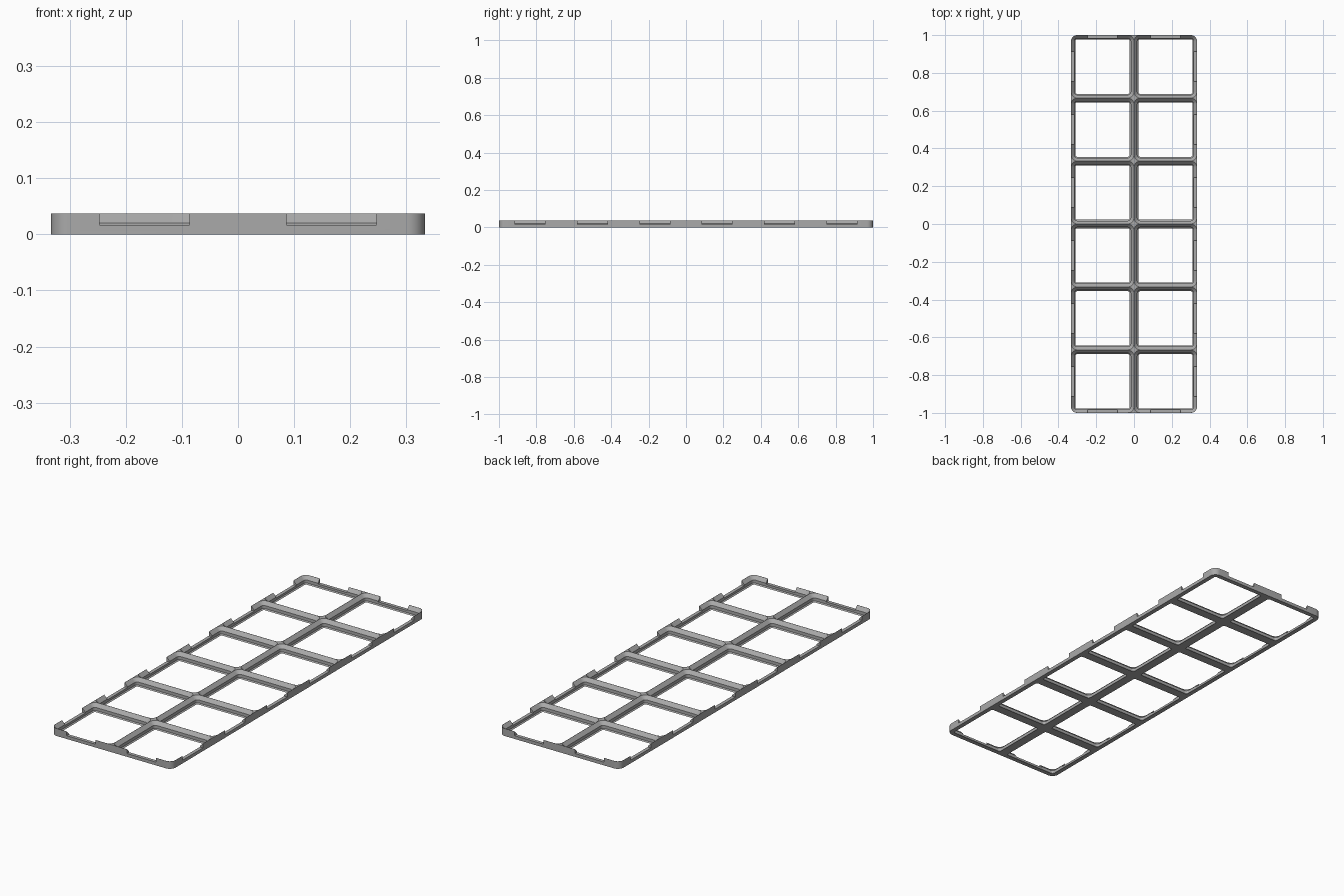
import bpy, bmesh, math

cube = bpy.data.objects.get("Cube")
if cube:
    bpy.data.objects.remove(cube, do_unlink=True)

CELL = 1 / 3            # grid pitch
COLS, ROWS = 2, 6
HEIGHT = 0.0375
RADIUS = 0.032          # outer corner radius
HALF_X, HALF_Y = COLS * CELL / 2, ROWS * CELL / 2
NOTCH_HALF, NOTCH_FLOOR = 0.08, 0.0163

grey = bpy.data.materials.new("grey plastic")
grey.use_nodes = True
colour = (0.4, 0.4, 0.4, 1)
grey.diffuse_color = colour
grey.node_tree.nodes["Principled BSDF"].inputs["Base Color"].default_value = colour


def rounded_ring(bm, cx, cy, hx, hy, radius, z, steps=8):
    """Ring of vertices around a rounded rectangle."""
    ring = []
    for quarter, (sx, sy) in enumerate([(1, 1), (-1, 1), (-1, -1), (1, -1)]):
        for i in range(steps + 1):
            a = (quarter + i / steps) * math.pi / 2
            ring.append(bm.verts.new((cx + sx * (hx - radius) + radius * math.cos(a),
                                      cy + sy * (hy - radius) + radius * math.sin(a), z)))
    return ring


def loft(bm, rings):
    """Closed solid through a stack of rings, bottom to top."""
    bm.faces.new(rings[0][::-1])
    bm.faces.new(rings[-1])
    n = len(rings[0])
    for low, high in zip(rings, rings[1:]):
        for i in range(n):
            j = (i + 1) % n
            bm.faces.new((low[i], low[j], high[j], high[i]))


def add_box(bm, cx, cy, hx, hy, z0, z1):
    corners = [(-hx, -hy), (hx, -hy), (hx, hy), (-hx, hy)]
    loft(bm, [[bm.verts.new((cx + x, cy + y, z)) for x, y in corners] for z in (z0, z1)])


def make_object(name, bm):
    mesh = bpy.data.meshes.new(name)
    bm.to_mesh(mesh)
    bm.free()
    obj = bpy.data.objects.new(name, mesh)
    bpy.context.collection.objects.link(obj)
    obj.data.materials.append(grey)
    return obj


# Solid slab with rounded corners
bm = bmesh.new()
loft(bm, [rounded_ring(bm, 0, 0, HALF_X, HALF_Y, RADIUS, z) for z in (0, HEIGHT)])
plate = make_object("grid_plate", bm)

# Stepped openings: chamfer, upright wall, wide upper chamfer
bm = bmesh.new()
columns = [(c - (COLS - 1) / 2) * CELL for c in range(COLS)]
rows = [(r - (ROWS - 1) / 2) * CELL for r in range(ROWS)]
profile = [(0.0226, -0.01), (0.0226, 0), (0.0171, 0.0055), (0.0171, 0.0205),
           (0.0006, HEIGHT), (0.0006, HEIGHT + 0.01)]
for x in columns:
    for y in rows:
        loft(bm, [rounded_ring(bm, x, y, CELL / 2 - inset, CELL / 2 - inset,
                               RADIUS - inset, z) for inset, z in profile])
openings = make_object("opening_cutter", bm)

# Notches through the upper rim, one per cell on every outer side
bm = bmesh.new()
for side in (-1, 1):
    for x in columns:
        add_box(bm, x, side * HALF_Y, NOTCH_HALF, 0.03, NOTCH_FLOOR, HEIGHT + 0.02)
    for y in rows:
        add_box(bm, side * HALF_X, y, 0.03, NOTCH_HALF, NOTCH_FLOOR, HEIGHT + 0.02)
notches = make_object("notch_cutter", bm)

# Cut, bake the result and drop the cutters
for cutter in (openings, notches):
    cutter.hide_render = True
    mod = plate.modifiers.new(cutter.name, 'BOOLEAN')
    mod.operation = 'DIFFERENCE'
    mod.solver = 'EXACT'
    mod.object = cutter
depsgraph = bpy.context.evaluated_depsgraph_get()
baked = bpy.data.meshes.new_from_object(plate.evaluated_get(depsgraph))
plate.modifiers.clear()
plate.data = baked
for cutter in (openings, notches):
    bpy.data.objects.remove(cutter, do_unlink=True)

# Smooth rounded corners, crisp edges
bpy.ops.object.select_all(action='DESELECT')
plate.select_set(True)
bpy.context.view_layer.objects.active = plate
bpy.ops.object.shade_smooth_by_angle(angle=math.radians(30))
